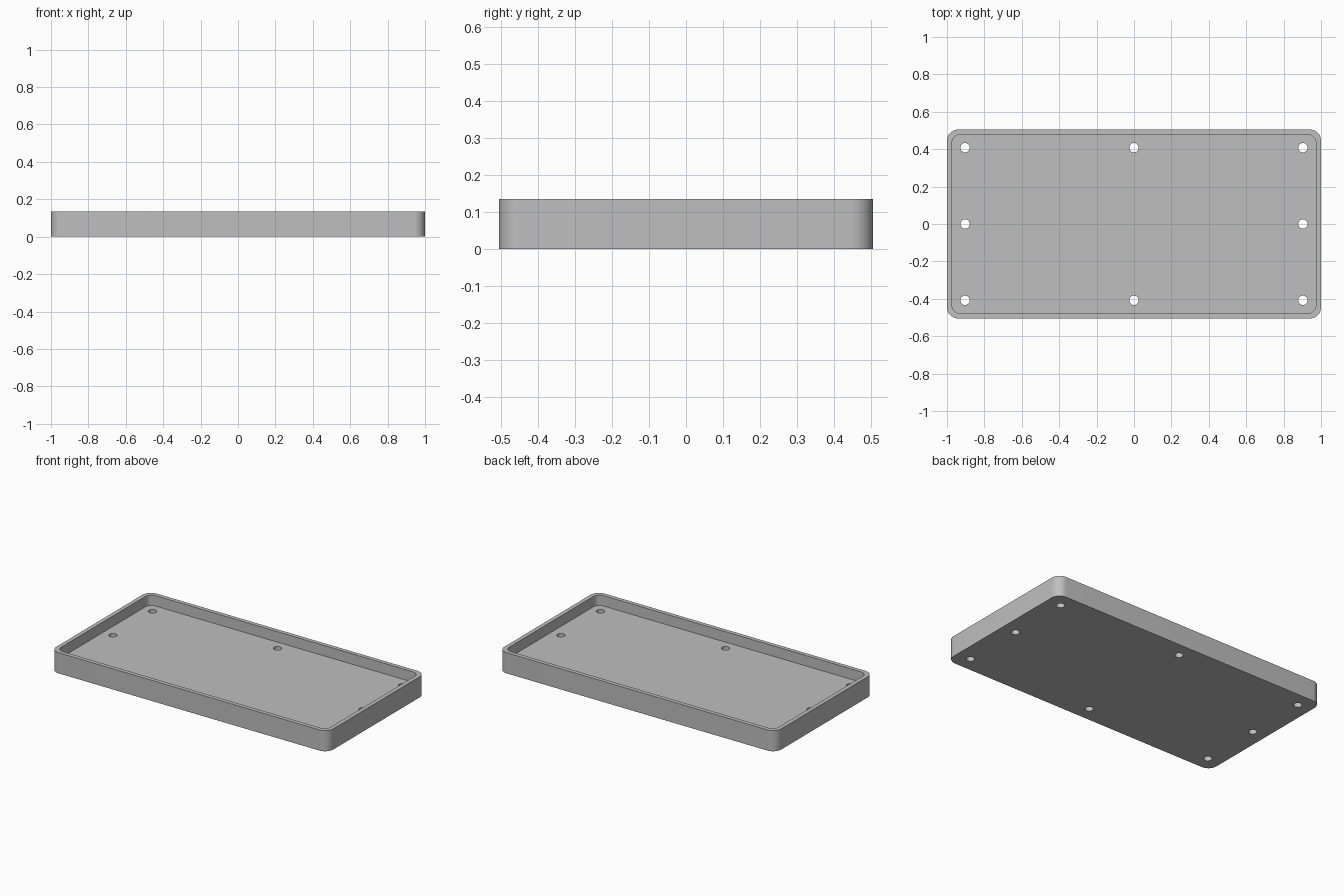
import bpy
import bmesh
from math import cos, sin, pi

old = bpy.data.objects.get("Cube")
if old:
    bpy.data.objects.remove(old, do_unlink=True)

HALF_X, HALF_Y, HEIGHT = 1.0, 0.505, 0.135
WALL, FLOOR = 0.027, 0.067

grey = bpy.data.materials.new("plain grey")
grey.use_nodes = True
grey.diffuse_color = (0.52, 0.52, 0.52, 1)
grey.node_tree.nodes["Principled BSDF"].inputs["Base Color"].default_value = grey.diffuse_color


def rounded_outline(hx, hy, radius, steps=12):
    """Counter-clockwise rounded rectangle, one arc per corner."""
    points = []
    for corner, (sx, sy) in enumerate([(1, 1), (-1, 1), (-1, -1), (1, -1)]):
        for i in range(steps + 1):
            a = (corner + i / steps) * pi / 2
            points.append((sx * (hx - radius) + radius * cos(a),
                           sy * (hy - radius) + radius * sin(a)))
    return points


def circle(cx, cy, radius, sides=32):
    return [(cx + radius * cos(2 * pi * i / sides),
             cy + radius * sin(2 * pi * i / sides)) for i in range(sides)]


def prism(name, outlines, bottom, top):
    """Extrude each closed outline into a solid between two heights."""
    bm = bmesh.new()
    for outline in outlines:
        low = [bm.verts.new((x, y, bottom)) for x, y in outline]
        high = [bm.verts.new((x, y, top)) for x, y in outline]
        bm.faces.new(low[::-1])
        bm.faces.new(high)
        for i in range(len(low)):
            j = (i + 1) % len(low)
            bm.faces.new((low[i], low[j], high[j], high[i]))
    mesh = bpy.data.meshes.new(name)
    bm.to_mesh(mesh)
    bm.free()
    mesh.materials.append(grey)
    obj = bpy.data.objects.new(name, mesh)
    bpy.context.collection.objects.link(obj)
    return obj


def cut(target, cutter):
    """Subtract a cutter, then discard it."""
    cutter.hide_render = True
    mod = target.modifiers.new("cut", "BOOLEAN")
    mod.operation = "DIFFERENCE"
    mod.solver = "EXACT"
    mod.object = cutter
    bpy.ops.object.select_all(action="DESELECT")
    target.select_set(True)
    bpy.context.view_layer.objects.active = target
    bpy.ops.object.modifier_apply(modifier=mod.name)
    bpy.data.objects.remove(cutter, do_unlink=True)


# Tray body with rounded corners
tray = prism("tray", [rounded_outline(HALF_X, HALF_Y, 0.06)], 0, HEIGHT)

# Recess inside the rim
cut(tray, prism("recess_cutter",
                [rounded_outline(HALF_X - WALL, HALF_Y - WALL, 0.045)],
                FLOOR, HEIGHT + 0.1))

# Screw holes around the floor, none in the middle
holes = [circle(x, y, 0.025) for x in (-0.903, 0, 0.903)
         for y in (-0.408, 0, 0.408) if x or y]
cut(tray, prism("hole_cutter", holes, -0.05, FLOOR + 0.03))

bpy.ops.object.shade_smooth_by_angle(angle=pi / 6)
